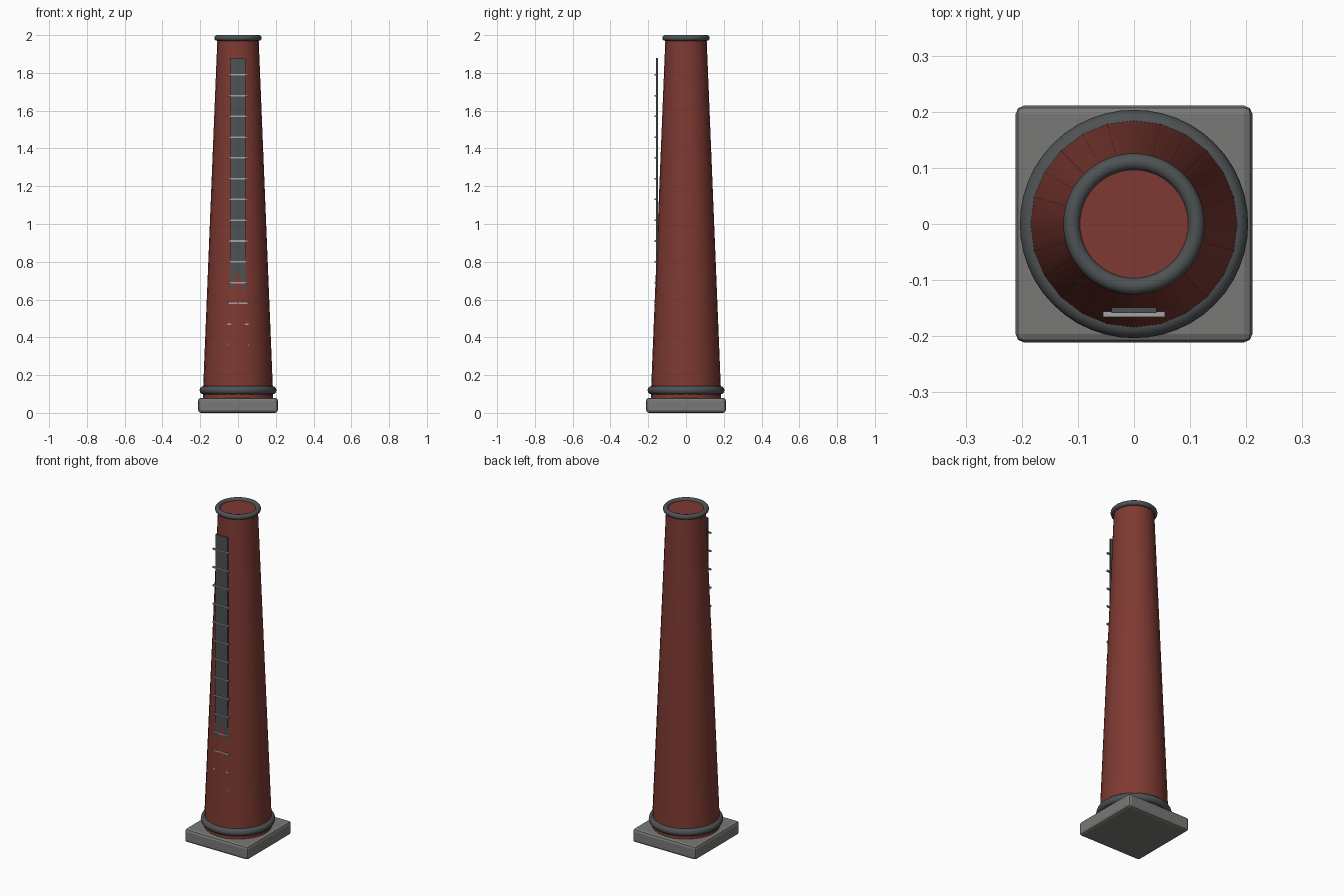
import bpy
import math

if "Cube" in bpy.data.objects:
    bpy.data.objects.remove(bpy.data.objects["Cube"])


def material(name, rgb):
    m = bpy.data.materials.new(name)
    m.diffuse_color = (*rgb, 1)
    m.use_nodes = True
    m.node_tree.nodes["Principled BSDF"].inputs["Base Color"].default_value = m.diffuse_color
    return m


BRICK = material("brick_red", (0.21, 0.042, 0.032))
CONCRETE = material("concrete_grey", (0.19, 0.195, 0.18))
IRON = material("dark_iron", (0.075, 0.085, 0.088))
STEEL = material("light_steel", (0.36, 0.38, 0.37))


def finish(name, mat, smooth=False):
    o = bpy.context.object
    o.name = name
    o.data.materials.append(mat)
    if smooth:
        bpy.ops.object.shade_smooth_by_angle(angle=math.radians(40))
    return o


def box(name, mat, x, y, z, bevel=0):
    bpy.ops.mesh.primitive_cube_add(size=1, location=(sum(x) / 2, sum(y) / 2, sum(z) / 2))
    o = bpy.context.object
    o.scale = (x[1] - x[0], y[1] - y[0], z[1] - z[0])
    bpy.ops.object.transform_apply(location=False, rotation=False, scale=True)
    if bevel:
        b = o.modifiers.new("bevel", 'BEVEL')
        b.width = bevel
        b.segments = 2
    return finish(name, mat)


def ring(name, major, minor, z):
    bpy.ops.mesh.primitive_torus_add(major_radius=major, minor_radius=minor, location=(0, 0, z),
                                     major_segments=48, minor_segments=12)
    return finish(name, IRON, True)


# Square plinth
box("plinth", CONCRETE, (-0.211, 0.211), (-0.211, 0.211), (0, 0.08), 0.015)

# Tapered chimney shaft with closed top
z0, z1 = 0.07, 1.987
bpy.ops.mesh.primitive_cone_add(vertices=24, radius1=0.187, radius2=0.109, depth=z1 - z0,
                                location=(0, 0, (z0 + z1) / 2))
finish("shaft", BRICK, True)

# Iron bands at the foot and the rim
ring("foot_band", 0.181, 0.0225, 0.12)
ring("rim_band", 0.111, 0.015, 1.985)

# Ladder back plate, sinking into the shaft at the bottom
box("ladder_plate", IRON, (-0.04, 0.04), (-0.159, -0.149), (0.28, 1.88))

# Ladder rungs
for i in range(14):
    z = 0.36 + 0.11 * i
    box(f"rung_{i + 1}", STEEL, (-0.055, 0.055), (-0.166, -0.156), (z - 0.004, z + 0.004))
